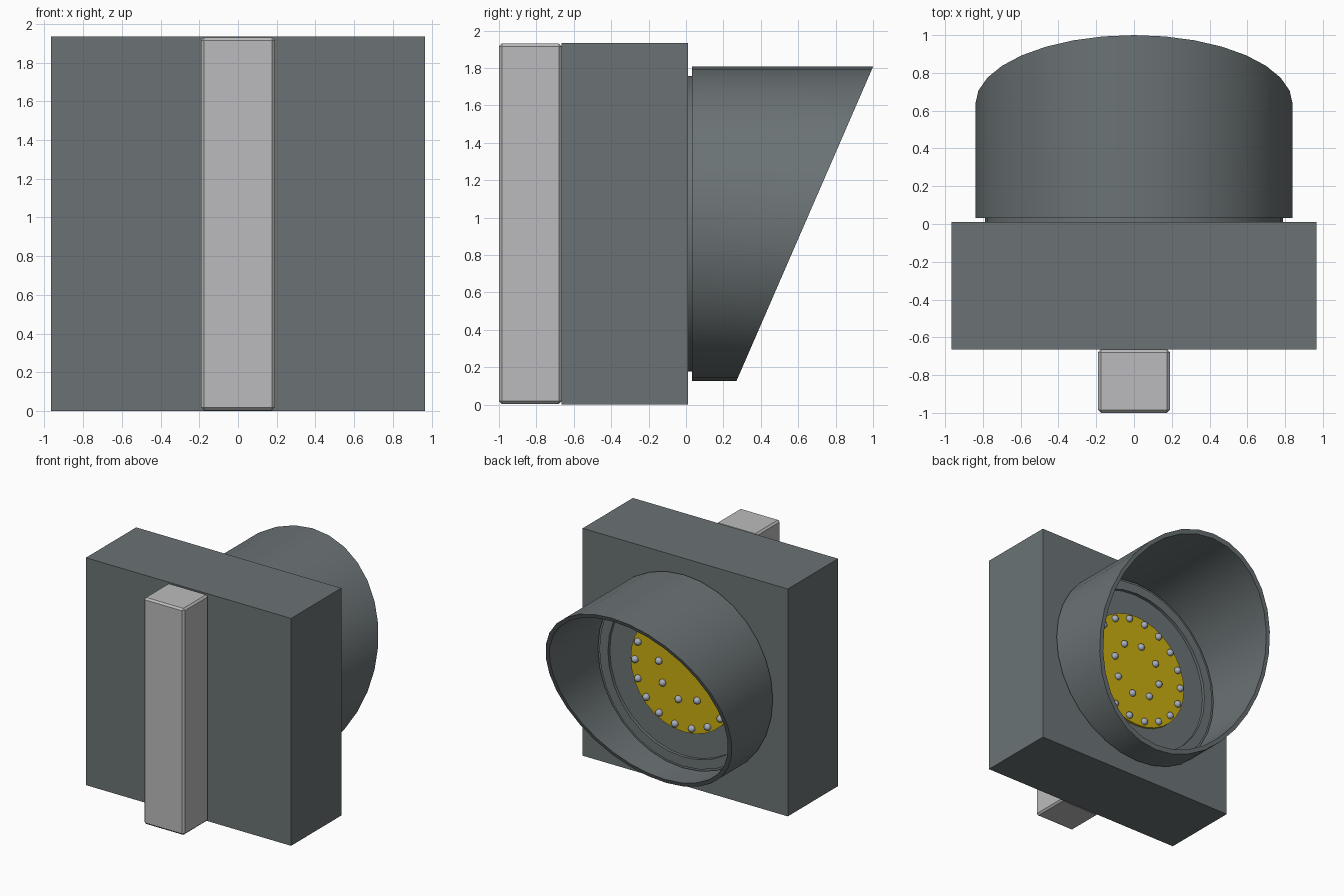
import bpy, bmesh, math
from mathutils import Matrix

cube = bpy.data.objects.get("Cube")
if cube:
    bpy.data.objects.remove(cube, do_unlink=True)

CZ = 0.967          # height of the lamp axis
SIDES = 32


def material(name, rgb):
    m = bpy.data.materials.new(name)
    m.use_nodes = True
    col = (*rgb, 1.0)
    m.diffuse_color = col
    m.node_tree.nodes["Principled BSDF"].inputs["Base Color"].default_value = col
    return m


GREY = material("housing grey", (0.147, 0.171, 0.178))
LIGHT = material("light grey metal", (0.50, 0.50, 0.51))
YELLOW = material("amber", (0.60, 0.43, 0.006))
LED = material("bulb grey", (0.38, 0.42, 0.50))


def finish(name, bm, mat, smooth=False):
    bmesh.ops.recalc_face_normals(bm, faces=bm.faces)
    me = bpy.data.meshes.new(name)
    bm.to_mesh(me)
    bm.free()
    ob = bpy.data.objects.new(name, me)
    bpy.context.collection.objects.link(ob)
    me.materials.append(mat)
    if smooth:
        bpy.ops.object.select_all(action='DESELECT')
        ob.select_set(True)
        bpy.context.view_layer.objects.active = ob
        bpy.ops.object.shade_smooth_by_angle(angle=math.radians(35))
    return ob


def box(name, lo, hi, mat, bevel=0.0):
    bm = bmesh.new()
    size = [b - a for a, b in zip(lo, hi)]
    mid = [(a + b) / 2 for a, b in zip(lo, hi)]
    bmesh.ops.create_cube(bm, size=1, matrix=Matrix.Translation(mid) @ Matrix.Diagonal((*size, 1)))
    if bevel:
        bmesh.ops.bevel(bm, geom=bm.edges[:], offset=bevel, segments=1, affect='EDGES')
    return finish(name, bm, mat)


def tube(name, r_out, r_in, y0, y_end, mat):
    """Tube along y; y_end(z) gives the far rim, so it may be slanted."""
    bm = bmesh.new()
    loops = []
    for r, far in ((r_out, False), (r_out, True), (r_in, True), (r_in, False)):
        loop = []
        for i in range(SIDES):
            a = 2 * math.pi * i / SIDES
            z = CZ + r * math.sin(a)
            loop.append(bm.verts.new((r * math.cos(a), y_end(z) if far else y0, z)))
        loops.append(loop)
    for k in range(4):
        p, q = loops[k], loops[(k + 1) % 4]
        for i in range(SIDES):
            j = (i + 1) % SIDES
            bm.faces.new((p[i], p[j], q[j], q[i]))
    return finish(name, bm, mat, True)


# Housing and mounting post
box("housing", (-0.965, -0.665, 0), (0.965, 0.01, 1.934), GREY)
box("mounting_post", (-0.19, -1.0, 0.004), (0.19, -0.664, 1.93), LIGHT, 0.015)

# Collar and slanted visor
tube("lens_collar", 0.79, 0.71, 0.0, lambda z: 0.036, GREY)
tube("visor", 0.84, 0.805, 0.033, lambda z: 0.27 + (z - CZ + 0.84) * 0.73 / 1.68, GREY)

# Lamp disc
DISC_Y = 0.03
bm = bmesh.new()
bmesh.ops.create_cone(bm, cap_ends=True, segments=SIDES, radius1=0.5, radius2=0.5, depth=0.03,
                      matrix=Matrix.Translation((0, DISC_Y - 0.015, CZ)) @ Matrix.Rotation(math.pi / 2, 4, 'X'))
finish("lamp_disc", bm, YELLOW, True)

# Two rings of small bulbs
bm = bmesh.new()
for count, radius, start in ((18, 0.455, 0), (8, 0.235, 33.75)):
    for i in range(count):
        a = math.radians(start + 360 * i / count)
        pos = (-radius * math.cos(a), DISC_Y + 0.005, CZ + radius * math.sin(a))
        bmesh.ops.create_uvsphere(bm, u_segments=12, v_segments=8, radius=0.03,
                                  matrix=Matrix.Translation(pos) @ Matrix.Rotation(math.pi / 2, 4, 'X'))
finish("bulbs", bm, LED, True)
